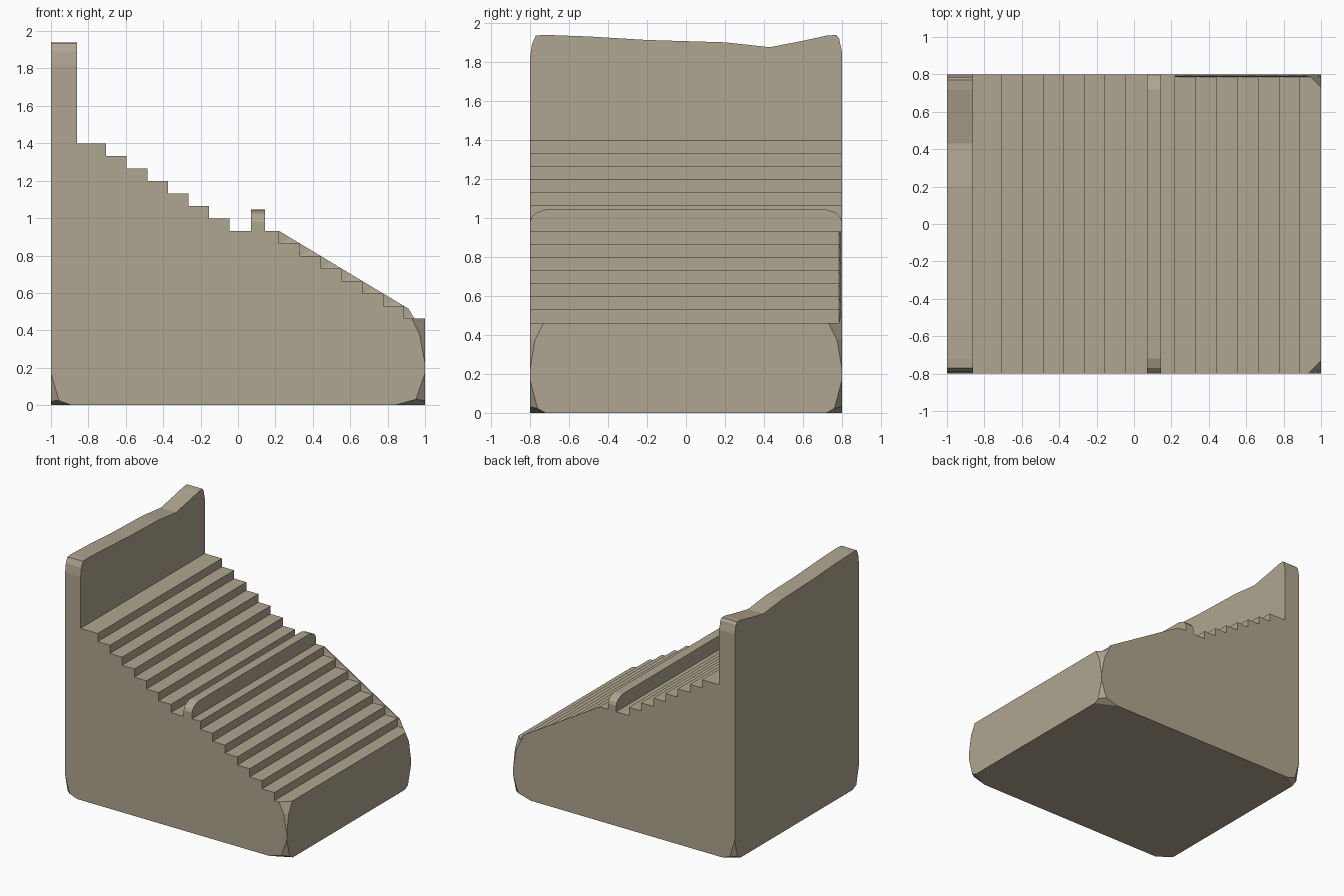
import bpy, bmesh
from mathutils import Vector

if "Cube" in bpy.data.objects:
    bpy.data.objects.remove(bpy.data.objects["Cube"])

# Heights of the wavy back wall and the rounded ledge along the width (y: wall, ledge)
STATIONS = [(-0.8, 1.82, 0.98), (-0.79, 1.89, 1.005), (-0.77, 1.935, 1.025), (-0.72, 1.938, 1.043),
            (-0.5, 1.93, 1.045), (-0.2, 1.912, 1.045), (0.2, 1.9, 1.045), (0.43, 1.875, 1.045),
            (0.6, 1.908, 1.045), (0.72, 1.934, 1.043), (0.77, 1.938, 1.025),
            (0.785, 1.92, 1.01), (0.791, 1.89, 1.005), (0.8, 1.85, 0.98)]
STEPS = 15


def step_end(i):
    return -0.705 + 0.11 * i if i < 7 else 0.22 + 0.1114 * (i - 7)


def step_top(i):
    return 1.4 - 0.067 * i


def section(wall, ledge, filled):
    """Side profile of base, back wall, steps and ledge."""
    pts = [(1, 0), (-1, 0), (-1, wall), (-0.86, wall), (-0.86, 1.4)]
    for i in range(STEPS):
        z = step_top(i)
        if i == 7:
            pts += [(0.07, z), (0.07, ledge), (0.145, ledge), (0.145, z)]
        x = 1 if i == STEPS - 1 else step_end(i)
        pts.append((x, z))
        if i < STEPS - 1:
            if filled and i >= 7:   # thin smooth ramp along the far edge
                pts.append(((x + step_end(i + 1)) / 2, (z + step_top(i + 1)) / 2))
            else:
                pts.append((x, step_top(i + 1)))
    return pts


bm = bmesh.new()
rings = [[bm.verts.new((x, y, z)) for x, z in section(w, l, y > 0.79)]
         for y, w, l in STATIONS]
n = len(rings[0])
for a, b in zip(rings, rings[1:]):
    for k in range(n):
        m = (k + 1) % n
        bm.faces.new((a[k], a[m], b[m], b[k]))
bm.faces.new(rings[0])
bm.faces.new(rings[-1])
bmesh.ops.recalc_face_normals(bm, faces=bm.faces[:])
bmesh.ops.dissolve_limit(bm, angle_limit=0.002, verts=bm.verts[:], edges=bm.edges[:])


def clip_corner(corner, dx, dy, dz):
    """Trim a corner with a plane cutting each edge at the given distance."""
    c = Vector(corner)
    sx, sy = (1 if c.x > 0 else -1), (1 if c.y > 0 else -1)
    sz = 1 if c.z > 0.1 else -1
    no = Vector((sx / dx, sy / dy, sz / dz)).normalized()
    bmesh.ops.bisect_plane(bm, geom=bm.verts[:] + bm.edges[:] + bm.faces[:], dist=1e-6,
                           plane_co=c - Vector((sx * dx, 0, 0)), plane_no=no, clear_outer=True)
    bmesh.ops.holes_fill(bm, edges=[e for e in bm.edges if e.is_boundary], sides=0)


# Worn corners of the base, two facets each
for y in (-0.8, 0.8):
    clip_corner((1, y, step_top(14)), 0.07, 0.07, 0.14)
    clip_corner((1, y, step_top(14)), 0.045, 0.04, 0.24)
    clip_corner((1, y, 0), 0.16, 0.08, 0.045)
    clip_corner((1, y, 0), 0.06, 0.045, 0.17)
    clip_corner((-1, y, 0), 0.11, 0.08, 0.04)
    clip_corner((-1, y, 0), 0.05, 0.04, 0.17)

bmesh.ops.recalc_face_normals(bm, faces=bm.faces[:])
mesh = bpy.data.meshes.new("stepped_ramp")
bm.to_mesh(mesh)
bm.free()
ramp = bpy.data.objects.new("stepped_ramp", mesh)
bpy.context.collection.objects.link(ramp)

# Sandstone colour
mat = bpy.data.materials.new("sandstone")
mat.diffuse_color = (0.43, 0.38, 0.28, 1)
mat.use_nodes = True
mat.node_tree.nodes["Principled BSDF"].inputs["Base Color"].default_value = mat.diffuse_color
mesh.materials.append(mat)
